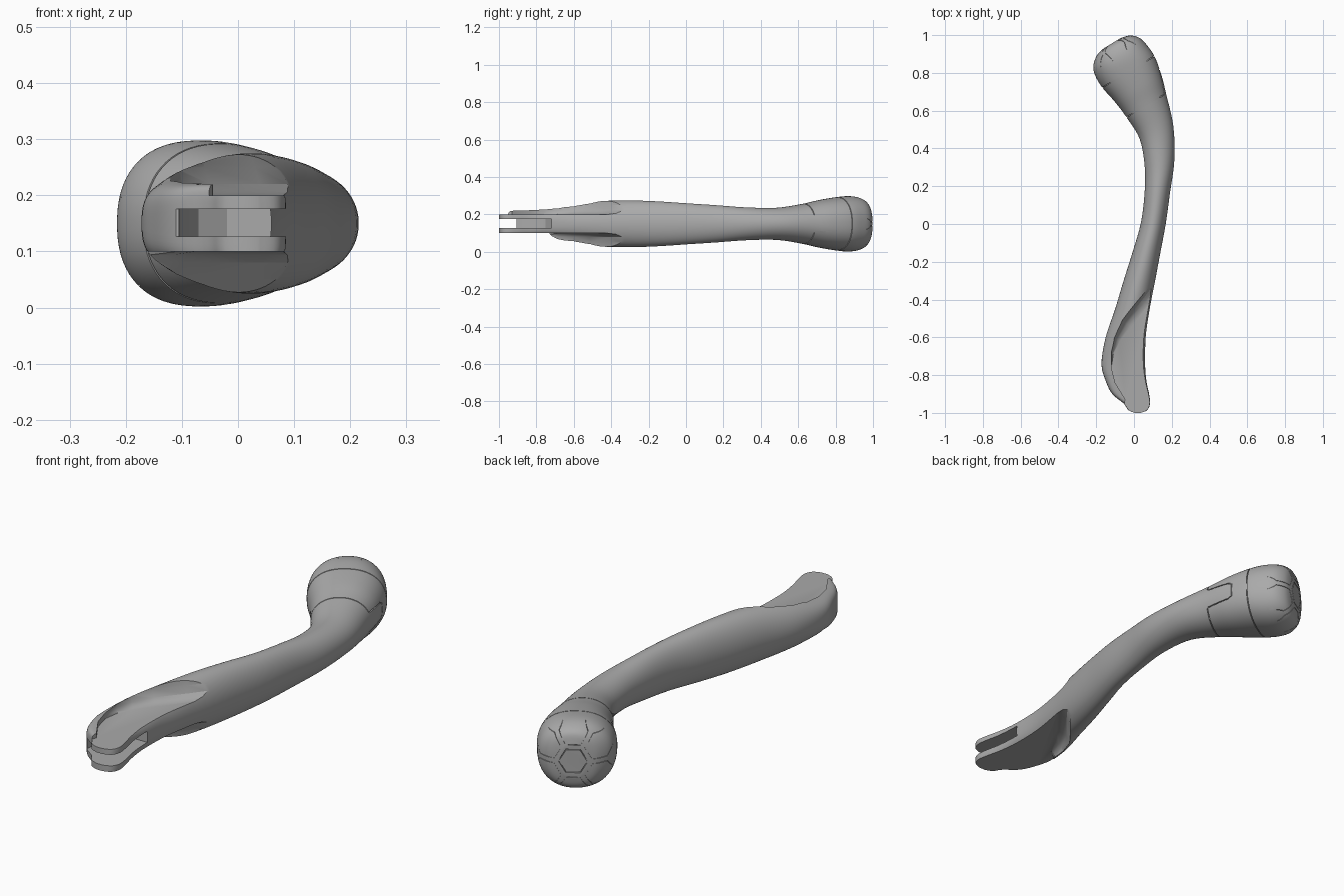
import bpy, bmesh, math
from mathutils import Matrix, Vector

if "Cube" in bpy.data.objects:
    bpy.data.objects.remove(bpy.data.objects["Cube"])

ZC = 0.15
grey = bpy.data.materials.new("satin_grey")
grey.diffuse_color = (0.4, 0.4, 0.4, 1)
grey.use_nodes = True
grey.node_tree.nodes["Principled BSDF"].inputs["Base Color"].default_value = grey.diffuse_color


def loft(name, rings):
    """Closed solid through a list of equal-length point rings."""
    bm = bmesh.new()
    loops = [[bm.verts.new(p) for p in r] for r in rings]
    n = len(loops[0])
    for a, b in zip(loops, loops[1:]):
        for i in range(n):
            bm.faces.new((a[i], a[(i + 1) % n], b[(i + 1) % n], b[i]))
    bm.faces.new(loops[0][::-1])
    bm.faces.new(loops[-1])
    bmesh.ops.recalc_face_normals(bm, faces=bm.faces)
    me = bpy.data.meshes.new(name)
    bm.to_mesh(me)
    bm.free()
    ob = bpy.data.objects.new(name, me)
    bpy.context.collection.objects.link(ob)
    me.materials.append(grey)
    return ob


def box(name, lo, hi, mat=Matrix()):
    xy = [(lo[0], lo[1]), (hi[0], lo[1]), (hi[0], hi[1]), (lo[0], hi[1])]
    return loft(name, [[mat @ Vector((x, y, z)) for x, y in xy] for z in (lo[2], hi[2])])


def cut(ob, cutter, remove=True):
    bpy.context.view_layer.objects.active = ob
    m = ob.modifiers.new("cut", 'BOOLEAN')
    m.operation, m.solver, m.object = 'DIFFERENCE', 'EXACT', cutter
    bpy.ops.object.modifier_apply(modifier=m.name)
    if remove:
        bpy.data.objects.remove(cutter)


# Left edge, right edge, half height, roundness of each section
SECTIONS = [
    (0.005, -1.0, 0.035, -1.0, .068, 6), (-.03, -.985, .07, -.985, .069, 6),
    (-.055, -.95, .085, -.95, .07, 6), (-.115, -.9, .08, -.9, .071, 5),
    (-.15, -.83, .066, -.83, .075, 4), (-.172, -.74, .06, -.74, .084, 2.8),
    (-.15, -.6, .062, -.6, .11, 2.1), (-.10, -.45, .083, -.45, .122, 2),
    (-.055, -.3, .112, -.3, .125, 2), (-.008, -.15, .14, -.15, .12, 2),
    (.035, 0, .168, 0, .11, 2), (.055, .15, .19, .16, .1, 2),
    (.057, .3, .214, .34, .088, 2), (.03, .45, .208, .52, .086, 2),
    (-.04, .565, .17, .69, .107, 2.1), (-.10, .645, .145, .79, .127, 2.2),
    (-.17, .725, .11, .885, .142, 2.3), (-.207, .79, .07, .945, .148, 2.3),
    (-.215, .84, .03, .985, .14, 2.3), (-.195, .895, -.02, .998, .118, 2.3),
    (-.16, .93, -.07, .985, .075, 2.2)]


def body(name, inset=0.0, steps=5, segs=64):
    S, rings = SECTIONS, []
    for i in range(len(S) - 1):
        k = [S[max(i - 1, 0)], S[i], S[i + 1], S[min(i + 2, len(S) - 1)]]
        for j in range(steps + (i == len(S) - 2)):
            t = j / steps
            lx, ly, rx, ry, h, e = [
                .5 * (2 * b + (c - a) * t + (2 * a - 5 * b + 4 * c - d) * t * t
                      + (3 * b - a - 3 * c + d) * t ** 3) for a, b, c, d in zip(*k)]
            mid = Vector(((lx + rx) / 2, (ly + ry) / 2, ZC))
            ax = Vector((rx - lx, ry - ly, 0)) / 2
            ax *= max(.1, 1 - inset / ax.length)
            ring = []
            for s in range(segs):
                u = math.tau * (s + .5) / segs
                c, n = math.cos(u), math.sin(u)
                ring.append(mid + ax * math.copysign(abs(c) ** (2 / e), c)
                            + Vector((0, 0, h - inset)) * math.copysign(abs(n) ** (2 / e), n))
            rings.append(ring)
    if inset:  # pull the head end of the core inwards
        rings[-1] = [p + Vector((.52, -.86, 0)) * inset for p in rings[-1]]
    return loft(name, rings)


handle = body("handle")

# Scooped flats above and below the forked end
EDGE = [(.24, -.14, 1), (.125, -.275, 1), (.03, -.4, 1), (-.06, -.51, 1), (-.105, -.6, .7),
        (-.122, -.68, .3), (-.12, -.76, 0), (-.10, -.84, 0), (-.045, -.93, 0)]
for sign in (1, -1):
    if sign > 0:
        pts = EDGE + [(-.055, -.96, 0), (-.2, -1.1, 0), (.3, -1.1, 0), (.3, -.14, 1)]
    else:
        pts = EDGE[:6] + [(-.16, -.73, 0), (-.3, -.78, 0), (-.3, -1.1, 0), (.3, -1.1, 0), (.3, -.14, 1)]
    layers = [(.05, .052), (.056, .03), (.07, .012), (.1, 0), (.2, -.02)]
    rings = [[(x + .8 * d * w, y - .6 * d * w, ZC + sign * z) for x, y, w in pts]
             for z, d in layers]
    cut(handle, loft("scoop", rings))

# Slot between the two fork plates
slot = [(.3, -.72), (-.02, -.72), (-.07, -.75), (-.1, -.81), (-.105, -.905), (-.3, -.905),
        (-.3, -1.1), (.3, -1.1)]
cut(handle, loft("slot", [[(x, y, z) for x, y in slot] for z in (.127, .176)]))

# Shallow grooves: everything cut only down to the inset core
core = body("core", .006)
grooves = []
across = Vector((.86, .52, 0))
along = Vector((-.52, .86, 0))


def frame(o, x, y, z):
    return Matrix((x, y, z)).transposed().to_4x4() if o is None else \
        Matrix.Translation(o) @ Matrix((x, y, z)).transposed().to_4x4()


# Collar seams
up = Vector((0, 0, 1))
m = frame(Vector((-.03, .805, ZC)), across, along, up)
grooves.append(box("seam", (-.25, -.002, -.25), (.25, .002, .25), m))
m = frame(Vector((.065, .628, ZC)), across, along, up)
for lo, hi in (((-.2, -.25), (.08, .25)), ((.081, .047), (.2, .25)), ((.081, -.25), (.2, -.047))):
    grooves.append(box("seam", (lo[0], -.002, lo[1]), (hi[0], .002, hi[1]), m))

# Tab outline on the outer side of the collar
tab = [(.69, .045), (.80, .04), (.82, .03), (.82, -.03), (.80, -.04), (.69, -.045),
       (.69, -.041), (.799, -.036), (.816, -.028), (.816, .028), (.799, .036), (.69, .041)]
grooves.append(loft("tab", [[(x, y, ZC + z) for y, z in tab] for x in (.06, .3)]))

# Hexagon pattern on the rounded end
end = Vector((-.117, .96, ZC)) + along * .1
side = up.cross(along)
for k in range(7):
    a = math.radians(30 + 60 * k)
    r = 0 if k == 6 else .122
    bpy.ops.mesh.primitive_torus_add(major_segments=6, minor_segments=4,
                                     major_radius=.058, minor_radius=.004)
    hexa = bpy.context.object
    hexa.data.transform(frame(end + (side * math.cos(a) + up * math.sin(a)) * r, side, up, along)
                        @ Matrix.Diagonal((1, 1, 48, 1)))
    grooves.append(hexa)

for g in grooves:
    cut(g, core, False)
    cut(handle, g)
bpy.data.objects.remove(core)

# Finish
handle.data.materials.clear()
handle.data.materials.append(grey)
bpy.ops.object.select_all(action='DESELECT')
handle.select_set(True)
bpy.context.view_layer.objects.active = handle
bpy.ops.object.shade_smooth_by_angle(angle=math.radians(30))
